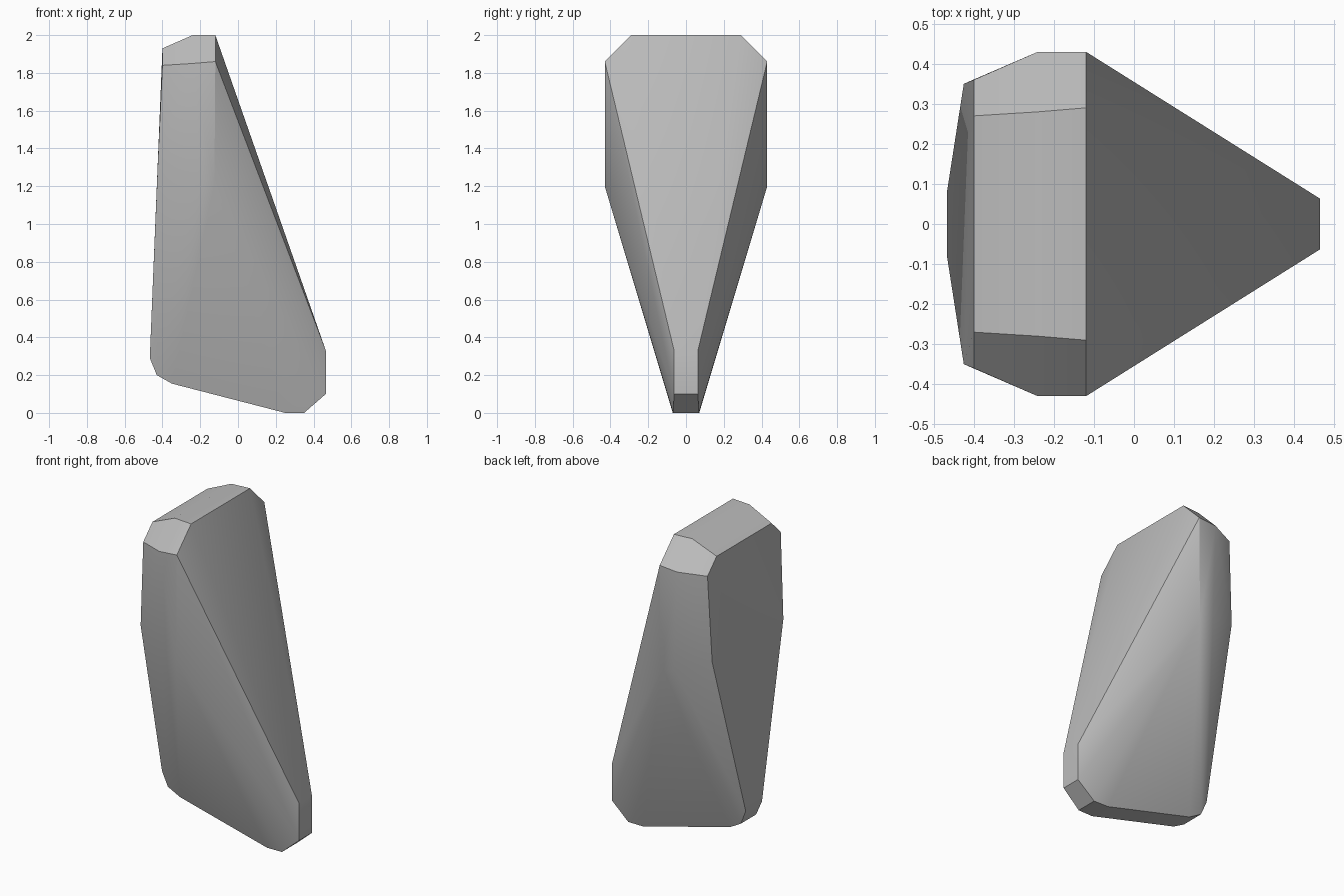
import bpy
import bmesh
import math

cube = bpy.data.objects.get("Cube")
if cube:
    bpy.data.objects.remove(cube, do_unlink=True)

# Stone colour
stone = bpy.data.materials.new("stone grey")
stone.use_nodes = True
colour = (0.5, 0.5, 0.5, 1)
stone.diffuse_color = colour
stone.node_tree.nodes["Principled BSDF"].inputs["Base Color"].default_value = colour

# Corners of one half of the boulder, mirrored across y
crown = [(-0.40, 0.27, 1.93), (-0.24, 0.28, 2.0), (-0.12, 0.29, 2.0)]
shoulder = [(-0.40, 0.36, 1.84), (-0.24, 0.43, 1.85), (-0.12, 0.43, 1.86)]
waist = [(-0.425, 0.35, 1.31), (-0.22, 0.43, 1.24), (-0.125, 0.43, 1.2)]
foot = [(0.465, 0.063, 0.33), (0.465, 0.063, 0.1), (0.35, 0.068, 0),
        (0.25, 0.07, 0), (-0.35, 0.07, 0.155), (-0.43, 0.075, 0.2),
        (-0.467, 0.08, 0.29)]

# Wrap a convex skin around the corners
bm = bmesh.new()
for x, y, z in crown + shoulder + waist + foot:
    for side in (-1, 1):
        bm.verts.new((x, side * y, z))
hull = bmesh.ops.convex_hull(bm, input=bm.verts)
loose = [v for v in bm.verts if not v.link_faces]
bmesh.ops.delete(bm, geom=loose, context="VERTS")
bmesh.ops.dissolve_limit(bm, angle_limit=math.radians(1),
                         verts=bm.verts, edges=bm.edges)
bmesh.ops.recalc_face_normals(bm, faces=bm.faces)
mesh = bpy.data.meshes.new("boulder")
bm.to_mesh(mesh)
bm.free()
mesh.materials.append(stone)

boulder = bpy.data.objects.new("boulder", mesh)
bpy.context.collection.objects.link(boulder)
bpy.context.view_layer.objects.active = boulder
boulder.select_set(True)
bpy.ops.object.shade_smooth_by_angle(angle=math.radians(30))
